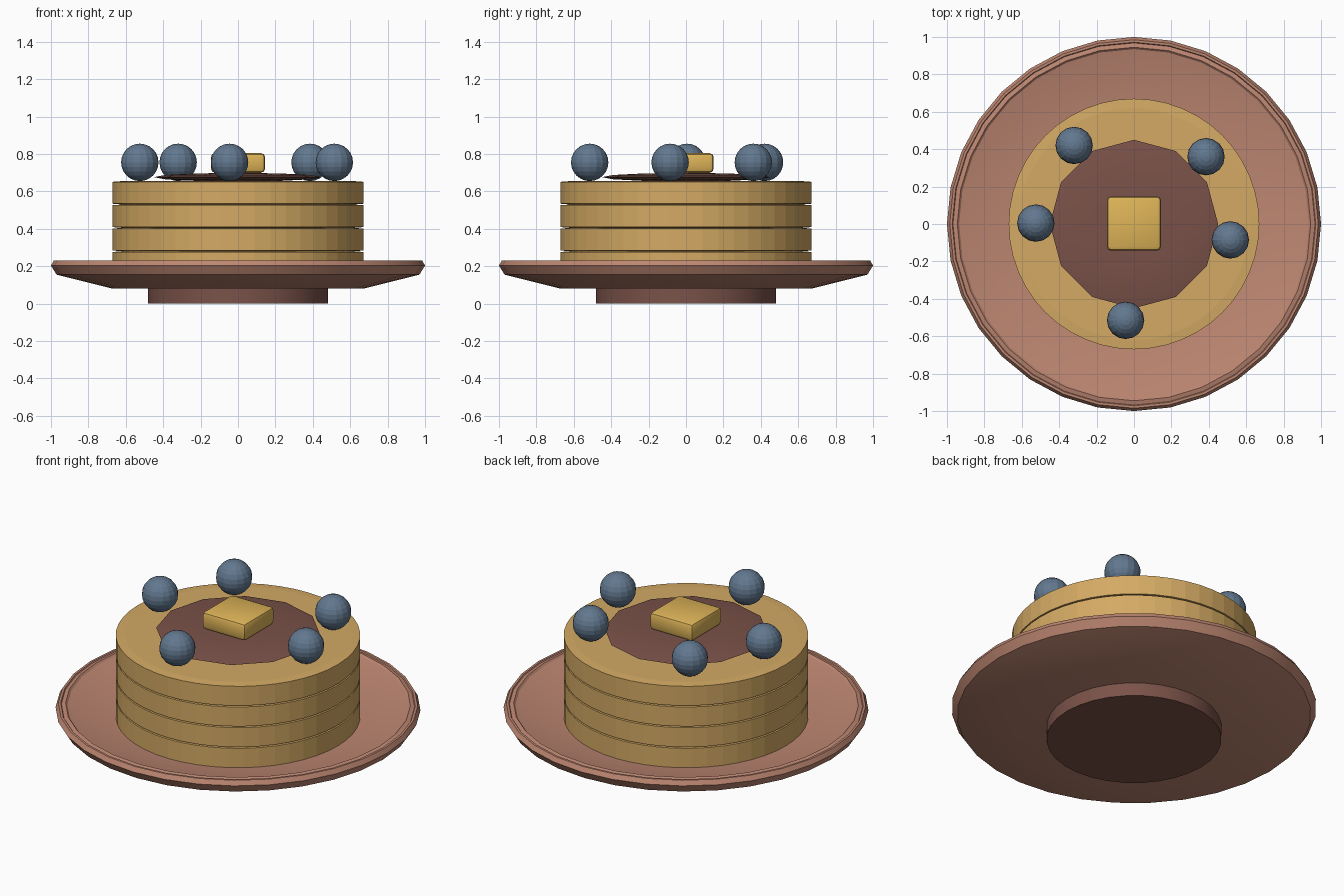
import bpy, bmesh, math

if "Cube" in bpy.data.objects:
    bpy.data.objects.remove(bpy.data.objects["Cube"])


def material(name, r, g, b):
    """Flat material from display colour values 0-255."""
    lin = [((c / 255 + 0.055) / 1.055) ** 2.4 for c in (r, g, b)]
    m = bpy.data.materials.new(name)
    m.diffuse_color = (*lin, 1)
    m.use_nodes = True
    m.node_tree.nodes["Principled BSDF"].inputs["Base Color"].default_value = m.diffuse_color
    return m


CLAY = material("terracotta", 190, 135, 114)
BROWN = material("syrup_brown", 122, 82, 73)
GOLD = material("pancake_gold", 212, 170, 100)
YELLOW = material("butter_yellow", 222, 180, 88)
BLUE = material("berry_blue", 98, 120, 143)


def finish(bm, name, mat, angle=None):
    bmesh.ops.remove_doubles(bm, verts=bm.verts, dist=1e-5)
    bmesh.ops.recalc_face_normals(bm, faces=bm.faces)
    mesh = bpy.data.meshes.new(name)
    bm.to_mesh(mesh)
    bm.free()
    mesh.materials.append(mat)
    ob = bpy.data.objects.new(name, mesh)
    bpy.context.collection.objects.link(ob)
    if angle:
        bpy.ops.object.select_all(action='DESELECT')
        ob.select_set(True)
        bpy.context.view_layer.objects.active = ob
        bpy.ops.object.shade_smooth_by_angle(angle=math.radians(angle))
    return ob


def lathe(name, profile, sides, mat, angle=30):
    """Spin an (r, z) profile around z; it starts and ends on the axis."""
    bm = bmesh.new()
    vs = [bm.verts.new((0, r, z)) for r, z in profile]
    es = [bm.edges.new(p) for p in zip(vs, vs[1:])]
    bmesh.ops.spin(bm, geom=vs + es, axis=(0, 0, 1), cent=(0, 0, 0),
                   angle=2 * math.pi, steps=sides, use_duplicate=False)
    return finish(bm, name, mat, angle)


# Plate with raised rim, standing on a round foot
lathe("plate", [(0, 0.08), (0.67, 0.08), (0.97, 0.155), (1.0, 0.203),
                (0.985, 0.23), (0.972, 0.23), (0.968, 0.224), (0.945, 0.23),
                (0.935, 0.22), (0.66, 0.155), (0, 0.155)], 32, CLAY)
lathe("plate_foot", [(0, 0), (0.48, 0), (0.48, 0.085), (0, 0.085)], 32, BROWN)

# Four stacked pancakes with shallow chamfered edges
for i in range(4):
    z = 0.155 + i * 0.125
    lathe(f"pancake_{i + 1}",
          [(0, z), (0.62, z), (0.67, z + 0.004), (0.67, z + 0.121),
           (0.62, z + 0.125), (0, z + 0.125)], 48, GOLD, 3)

# Syrup puddle: a flattened twelve-sided dome
arc = [math.radians(a) for a in range(-90, 91, 30)]
lathe("syrup", [(0.45 * math.cos(a), 0.676 + 0.023 * math.sin(a)) for a in arc],
      12, BROWN, 30)

# Butter pat
bm = bmesh.new()
bmesh.ops.create_cube(bm, size=1)
for v in bm.verts:
    v.co = (v.co.x * 0.29, v.co.y * 0.29 + 0.003, v.co.z * 0.105 + 0.752)
bmesh.ops.bevel(bm, geom=bm.edges[:], offset=0.022, segments=2, profile=0.5,
                affect='EDGES')
finish(bm, "butter", YELLOW, 40)

# Berries around the puddle
spots = [(-0.32, 0.42), (0.385, 0.36), (0.515, -0.085), (-0.045, -0.515),
         (-0.525, 0.005)]
for i, (x, y) in enumerate(spots):
    bm = bmesh.new()
    bmesh.ops.create_uvsphere(bm, u_segments=16, v_segments=12, radius=0.1)
    bmesh.ops.translate(bm, verts=bm.verts, vec=(x, y, 0.755))
    finish(bm, f"berry_{i + 1}", BLUE)
